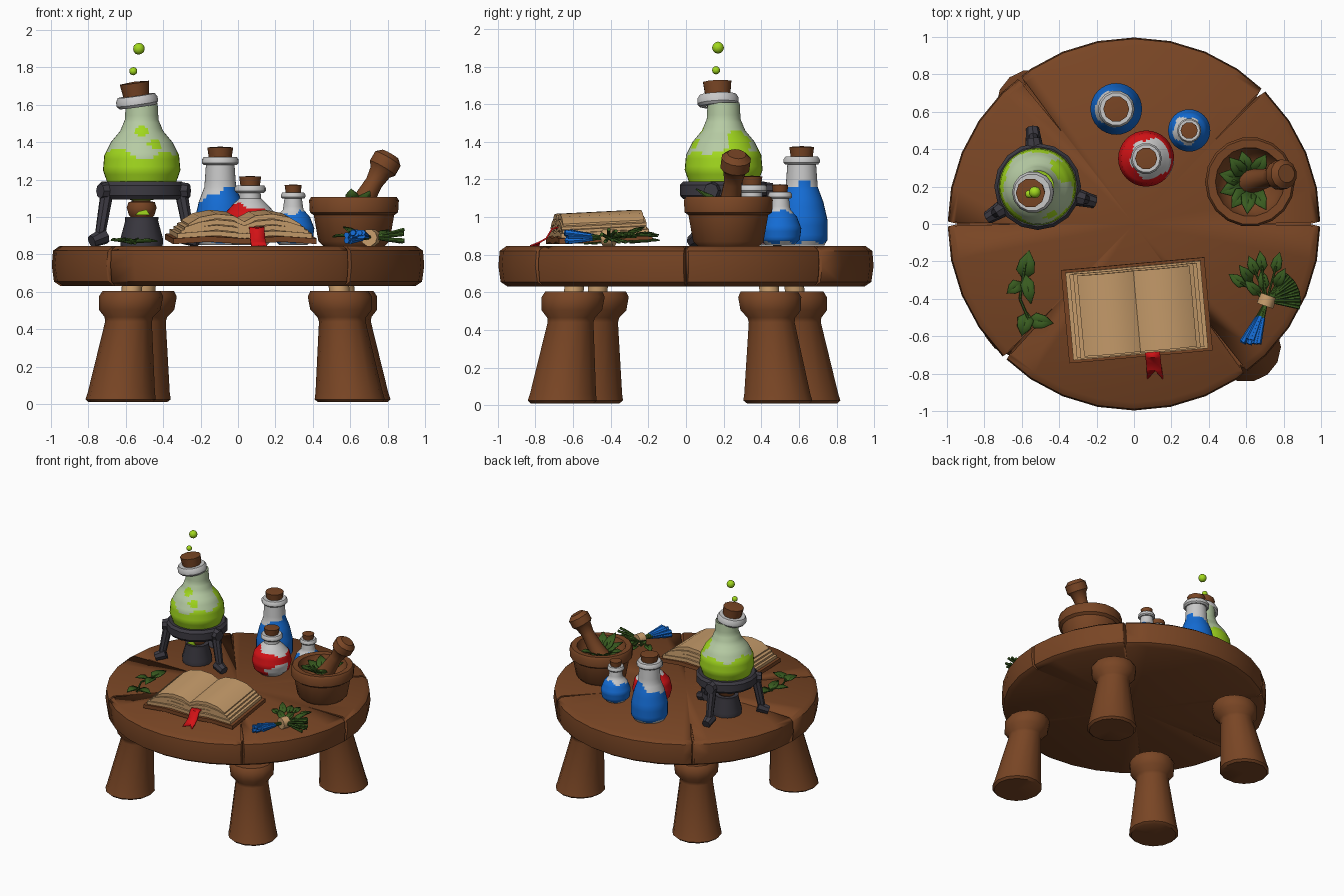
import bpy, bmesh, math, random
from mathutils import Vector, Matrix

if "Cube" in bpy.data.objects:
    bpy.data.objects.remove(bpy.data.objects["Cube"], do_unlink=True)
random.seed(4)
TOP = 0.845


def material(name, r, g, b):
    m = bpy.data.materials.new(name)
    m.use_nodes = True
    m.diffuse_color = (r, g, b, 1)
    bsdf = m.node_tree.nodes["Principled BSDF"]
    bsdf.inputs["Base Color"].default_value = (r, g, b, 1)
    bsdf.inputs["Roughness"].default_value = 0.8
    return m


WOOD = material("brown wood", 0.19, 0.06, 0.018)
IRON = material("dark iron", 0.045, 0.042, 0.054)
LEAF = material("leaf green", 0.04, 0.105, 0.014)
BLUE = material("blue", 0.007, 0.15, 0.66)
RED = material("red", 0.66, 0.006, 0.008)
GLASS = material("grey glass", 0.58, 0.58, 0.58)
LIME = material("lime liquid", 0.36, 0.69, 0.013)
PALE = material("pale green glass", 0.47, 0.6, 0.37)
PAPER = material("parchment", 0.58, 0.34, 0.15)


def finish(name, bm, mats, rule=None, angle=38):
    """Turn a bmesh into an object, colouring faces by an optional rule."""
    bmesh.ops.remove_doubles(bm, verts=bm.verts, dist=0.0002)
    bmesh.ops.recalc_face_normals(bm, faces=bm.faces)
    if rule:
        for f in bm.faces:
            f.material_index = rule(f.calc_center_median())
    me = bpy.data.meshes.new(name)
    bm.to_mesh(me)
    bm.free()
    for m in mats:
        me.materials.append(m)
    me.shade_smooth()
    me.set_sharp_from_angle(angle=math.radians(angle))
    ob = bpy.data.objects.new(name, me)
    bpy.context.collection.objects.link(ob)
    return ob


def add_lathe(bm, profile, segs, fine=1, mat=Matrix()):
    """Revolve (radius, height) points; fine splits every step."""
    pts = [profile[0]]
    for p, q in zip(profile, profile[1:]):
        pts += [tuple(a + (b - a) * k / fine for a, b in zip(p, q)) for k in range(1, fine + 1)]
    rings = []
    for r, z in pts:
        turn = [2 * math.pi * k / segs for k in range(segs)]
        rings.append([bm.verts.new(mat @ Vector((r * math.cos(a), r * math.sin(a), z))) for a in turn])
    for lo, hi in zip(rings, rings[1:]):
        for k in range(segs):
            j = (k + 1) % segs
            bm.faces.new((lo[k], lo[j], hi[j], hi[k]))


def lathe(name, profile, mats, loc=(0, 0, 0), segs=16, fine=1, rule=None, lean=(0, 0)):
    bm = bmesh.new()
    shear = Matrix.Identity(4)
    shear[0][2], shear[1][2] = lean
    add_lathe(bm, profile, segs, fine, shear)
    ob = finish(name, bm, mats, rule)
    ob.location = loc
    return ob


def aim(a, b):
    a, b = Vector(a), Vector(b)
    return Matrix.Translation(a) @ (b - a).to_track_quat("Z", "Y").to_matrix().to_4x4(), (b - a).length


def rods(name, items, mat, segs=8):
    """Tapered rods given as (start, end, radius, end radius)."""
    bm = bmesh.new()
    for a, b, r1, r2 in items:
        m, n = aim(a, b)
        add_lathe(bm, [(0, 0), (r1, 0), (r2, n), (0, n)], segs, 1, m)
    return finish(name, bm, [mat])


def leaves(name, items, mat=LEAF):
    """Folded pointed leaves given as (base, tip, half width)."""
    bm = bmesh.new()
    for a, b, w in items:
        a, b = Vector(a), Vector(b)
        d = b - a
        side = d.cross(Vector((0, 0, 1))).normalized() * w
        up = side.cross(d).normalized() * w * 0.35
        rim = [a, a + d * 0.3 + side + up, a + d * 0.65 + side * 0.8 + up, b,
               a + d * 0.65 - side * 0.8 + up, a + d * 0.3 - side + up]
        vs = [bm.verts.new(p) for p in rim]
        mid = bm.verts.new(a + d * 0.5)
        for k in range(6):
            bm.faces.new((vs[k], vs[(k + 1) % 6], mid))
    ob = finish(name, bm, [mat], angle=10)
    s = ob.modifiers.new("thickness", "SOLIDIFY")
    s.thickness = 0.007
    return ob


def prism(name, outline, lo, hi, mat, upright=False):
    """Extrude an xy outline along z, or an xz outline along y."""
    bm = bmesh.new()
    at = (lambda p, h: (p[0], h, p[1])) if upright else (lambda p, h: (p[0], p[1], h))
    a, b = ([bm.verts.new(at(p, h)) for p in outline] for h in (lo, hi))
    bm.faces.new(a)
    bm.faces.new(b)
    for k in range(len(a)):
        j = (k + 1) % len(a)
        bm.faces.new((a[k], a[j], b[j], b[k]))
    return finish(name, bm, [mat], angle=30)


# Table top with split notches around the rim
table = lathe("table_top", [(0, 0.635), (0.95, 0.632), (0.985, 0.655), (0.997, 0.74),
                            (0.99, 0.82), (0.955, TOP), (0, TOP)], [WOOD], segs=32)
for deg in (0, 46, 128, 180, 226, 307):
    for reach, wide, low in ((0.94, 0.024, 0.5), (0.62, 0.012, 0.835)):
        cut = prism("notch_cutter", [(1.04, -wide), (1.04, wide), (reach, 0)], low, 0.95, WOOD)
        cut.rotation_euler.z = math.radians(deg)
        cut.hide_render = True
        mod = table.modifiers.new("notch", "BOOLEAN")
        mod.operation, mod.object, mod.solver = "DIFFERENCE", cut, "EXACT"
bpy.context.view_layer.update()
carved = bpy.data.meshes.new_from_object(table.evaluated_get(bpy.context.evaluated_depsgraph_get()))
table.modifiers.clear()
table.data = carved
for ob in [o for o in bpy.data.objects if o.name.startswith("notch_cutter")]:
    bpy.data.objects.remove(ob, do_unlink=True)

# Legs lean inward, each with a collar and a pale peg
for side, x, y in (("front_right", -0.63, -0.52), ("back_right", -0.55, 0.64),
                   ("front_left", 0.6, -0.66), ("back_left", 0.63, 0.49)):
    lean = (-x * 0.16, -y * 0.16)
    lathe(side + "_leg", [(0, 0.01), (0.17, 0.01), (0.188, 0.025), (0.18, 0.06), (0.125, 0.44), (0.13, 0.465),
                          (0.165, 0.505), (0.172, 0.575), (0.155, 0.605), (0, 0.605)],
          [WOOD], (x, y, 0), 14, lean=lean)
    lathe(side + "_peg", [(0.055, 0.59), (0.055, 0.65)], [PAPER], (x, y, 0), 10, lean=lean)

# Large flask with wavy liquid, splashes, lip and cork
FX, FY = -0.515, 0.2
SPOTS = [((0.0, -0.13, 1.46), 0.035), ((0.07, -0.14, 1.385), 0.04), ((0.13, 0.09, 1.41), 0.07)]


def flask_colour(c):
    a = math.atan2(c.y, c.x)
    wet = c.z < 1.345 + 0.02 * math.sin(2 * a + 1) + 0.015 * math.sin(5 * a) + 0.12 * max(0, c.y)
    return int(wet or any((c - Vector(p)).length < r for p, r in SPOTS))


lathe("flask", [(0, 1.08), (0.1, 1.1), (0.175, 1.16), (0.207, 1.25), (0.2, 1.33), (0.165, 1.4), (0.115, 1.46),
                (0.09, 1.52), (0.085, 1.61)], [PALE, LIME], (FX, FY, 0), 40, 4, flask_colour)


def lip_and_cork(name, loc, r, z, size, tilt=0.0):
    h = size
    lip = lathe(name + "_lip", [(r * 0.8, -h), (r * 1.2, -h), (r * 1.35, -h * 0.5), (r * 1.35, h * 0.3),
                                (r * 1.2, h), (r * 0.75, h)], [GLASS], (loc[0], loc[1], z), 14)
    cork = lathe(name + "_cork", [(0, -h), (r * 0.75, -h), (r * 0.95, h * 3.3), (0, h * 3.5)],
                 [WOOD], (loc[0], loc[1], z), 10)
    for ob in (lip, cork):
        ob.rotation_euler = (abs(tilt) * 0.3, tilt, 0)


lip_and_cork("flask", (FX - 0.025, FY - 0.03), 0.083, 1.62, 0.03, -0.14)
for k, (x, y, z, r) in enumerate(((-0.53, 0.17, 1.9, 0.032), (-0.56, 0.16, 1.78, 0.022))):
    bm = bmesh.new()
    bmesh.ops.create_icosphere(bm, subdivisions=2, radius=r)
    finish("bubble_%d" % k, bm, [LIME]).location = (x, y, z)

# Iron tripod ring, legs and feet
lathe("tripod_ring", [(0.17, 1.1), (0.215, 1.095), (0.232, 1.115), (0.232, 1.17), (0.215, 1.19),
                      (0.18, 1.185), (0.17, 1.1)], [IRON], (FX, FY, 0), 16)
parts = []
for deg in (95, 212, 345):
    d = Vector((math.cos(math.radians(deg)), math.sin(math.radians(deg)), 0))
    c = Vector((FX, FY, 0))
    up = Vector((0, 0, 1))
    parts += [(c + d * 0.215 + up * 1.15, c + d * 0.265 + up * 0.89, 0.036, 0.028),
              (c + d * 0.235 + up * 0.9, c + d * 0.315 + up * 0.87, 0.045, 0.034),
              (c + d * 0.2 + up * 1.14, c + d * 0.262 + up * 1.14, 0.05, 0.04)]
rods("tripod_legs", parts, IRON)

# Burner below the flask
lathe("burner_pot", [(0, TOP), (0.112, TOP), (0.115, 0.88), (0.088, 0.98), (0.09, 1.0), (0, 1.0)],
      [IRON], (FX, FY, 0), 14)
lathe("burner_body", [(0.05, 0.99), (0.068, 1.01), (0.08, 1.05), (0.07, 1.08), (0.045, 1.085), (0.05, 1.11)],
      [WOOD, PAPER], (FX, FY, 0), 12, rule=lambda c: int(c.z > 1.085))
prism("burner_flame_mark", [(-0.55, 1.01), (-0.47, 1.01), (-0.49, 1.04), (-0.53, 1.03)], 0.115, 0.122, LIME, True)

# Small bottles: shape is (radius, height) and liquid fills below a slanted line
for name, x, y, shape, fill, colour, slant, lip in (
        ("tall_blue_bottle", -0.095, 0.615, [(0, 0.85), (0.12, 0.85), (0.138, 0.88), (0.138, 0.98), (0.115, 1.08),
                                             (0.085, 1.16), (0.075, 1.3)], 1.14, BLUE, 0.5, (0.073, 1.3, 0.022)),
        ("red_bottle", 0.065, 0.35, [(0, 0.85), (0.09, 0.85), (0.135, 0.89), (0.15, 0.95), (0.135, 1.02),
                                     (0.09, 1.07), (0.058, 1.1), (0.055, 1.15)], 1.055, RED, -0.25, (0.062, 1.15, 0.02)),
        ("small_blue_bottle", 0.295, 0.5, [(0, 0.85), (0.075, 0.85), (0.105, 0.88), (0.113, 0.94), (0.09, 1.0),
                                           (0.055, 1.04), (0.045, 1.11)], 1.02, BLUE, 0.2, (0.048, 1.115, 0.017))):
    def fluid(c):
        ripple = 0.008 * math.sin(5 * math.atan2(c.y, c.x))
        bare = colour is RED and c.x > 0.04 and c.y < 0 and c.z < 0.93 + 0.4 * (c.x - 0.04)
        return int(0.865 + ripple < c.z < fill + slant * c.x + ripple and not bare)
    lathe(name, shape, [GLASS, colour], (x, y, 0), 32, 4, fluid)
    lip_and_cork(name, (x, y), *lip)

# Mortar, pestle and crushed leaves
MX, MY = 0.62, 0.225
lathe("mortar", [(0, TOP), (0.165, TOP), (0.19, 0.87), (0.215, 1.01), (0.236, 1.025), (0.24, 1.09), (0.228, 1.108),
                 (0.185, 1.105), (0.165, 1.03), (0.1, 0.97), (0, 0.96)], [WOOD], (MX, MY, 0), 18)
m, n = aim((0.62, 0.225, 1.0), (0.815, 0.27, 1.335))
bm = bmesh.new()
add_lathe(bm, [(0, 0), (0.075, 0.01), (0.06, 0.08), (0.048, n * 0.55), (0.06, n * 0.72), (0.08, n * 0.78),
               (0.08, n * 0.93), (0.05, n), (0, n)], 12, 1, m)
finish("pestle", bm, [WOOD])
items = []
for deg in (60, 105, 130, 165, 200, 235, 265, 300):
    d = Vector((math.cos(math.radians(deg)), math.sin(math.radians(deg)), 0))
    base = Vector((MX, MY, 1.04)) + d * 0.04
    items.append((base, base + d * 0.13 + Vector((0, 0, random.uniform(0.03, 0.12))), 0.04))
leaves("mortar_leaves", items)

# Open book: two covers, layered pages and a ribbon, on a slightly tilted base
book = []
for s, side in ((-1, "right"), (1, "left")):
    cover = [(0, 0.0), (0.2, 0.012), (0.385, 0.0), (0.385, 0.03), (0.2, 0.042), (0, 0.03)]
    book.append(prism(side + "_cover", [(s * x, z) for x, z in cover], -0.25, 0.25, WOOD, True))
    for k in range(4):
        w, lift = 0.362 - 0.02 * k, 0.03 * k
        low = [(0, 0.03 + lift * 0.7), (0.06, 0.035 + lift), (0.15, 0.044 + lift), (0.24, 0.04 + lift * 0.85),
               (w, 0.03 + lift * 0.55)]
        high = [(x, z + 0.026) for x, z in reversed(low)]
        e = 0.235 - 0.004 * k - 0.006 * (k % 2)
        book.append(prism("%s_pages_%d" % (side, k), [(s * x, z) for x, z in low + high], -e, e, PAPER, True))
base = Matrix.Translation((0.015, -0.46, 0.868)) @ Matrix.Rotation(0.09, 4, "Z") @ Matrix.Rotation(0.05, 4, "X")
for ob in book:
    ob.matrix_world = base
ribbon = [(-0.68, 0.95), (-0.715, 0.94), (-0.745, 0.89), (-0.78, 0.87), (-0.83, 0.85)]
bm = bmesh.new()
strip = [[bm.verts.new((x - (y + 0.7) * 0.1, y, z)) for x in (0.06, 0.1, 0.14)] for y, z in ribbon]
strip[-1][1].co.y += 0.045
for p, q in zip(strip, strip[1:]):
    for k in (0, 1):
        bm.faces.new((p[k], p[k + 1], q[k + 1], q[k]))
finish("ribbon", bm, [RED]).modifiers.new("thickness", "SOLIDIFY").thickness = 0.009

# Leafy sprig
rods("sprig_stem", [((-0.58, -0.2, 0.87), (-0.61, -0.4, 0.87), 0.007, 0.007),
                    ((-0.61, -0.4, 0.87), (-0.55, -0.54, 0.86), 0.007, 0.007)], LEAF, 6)
leaves("sprig_leaves", [((-0.59, -0.3, 0.865), (-0.56, -0.14, 0.88), 0.048), ((-0.6, -0.31, 0.87), (-0.68, -0.37, 0.88), 0.035),
                        ((-0.58, -0.27, 0.87), (-0.55, -0.43, 0.88), 0.035), ((-0.57, -0.47, 0.86), (-0.6, -0.6, 0.87), 0.042),
                        ((-0.57, -0.51, 0.865), (-0.43, -0.53, 0.875), 0.04)])

# Tied herb bundle: blue blooms one way, stalks and leaves the other
tie = Vector((0.71, -0.41, 0.89))
blooms, stalks, sprays = [], [], []
for k in range(12):
    d = Vector((-0.13 + 0.017 * (k % 6), -0.2 - 0.035 * random.random(), random.uniform(-0.03, 0.035)))
    stalks.append((tie, tie + d * 0.5, 0.008, 0.008))
    blooms.append((tie + d * 0.4, tie + d, 0.01, 0.017))
    a = math.radians(-12 + 6 * k)
    d = Vector((math.cos(a) * 0.18, math.sin(a) * 0.18, random.uniform(-0.03, 0.06)))
    stalks.append((tie, tie + d, 0.008, 0.01))
for deg, reach in ((98, 0.27), (112, 0.26), (128, 0.24), (145, 0.25), (75, 0.27), (60, 0.2), (100, 0.17), (138, 0.16)):
    d = Vector((math.cos(math.radians(deg)), math.sin(math.radians(deg)), 0.1))
    stalks.append((tie, tie + d * (reach - 0.08), 0.006, 0.006))
    sprays.append((tie + d * (reach - 0.12), tie + d * reach + Vector((0, 0, random.uniform(-0.02, 0.05))), 0.028))
rods("herb_blooms", blooms, BLUE, 6)
rods("herb_stalks", stalks, LEAF, 6)
leaves("herb_leaves", sprays)
rods("herb_tie", [(tie - Vector((0.01, 0.028, 0)), tie + Vector((0.01, 0.028, 0)), 0.046, 0.046)], PAPER, 10)
